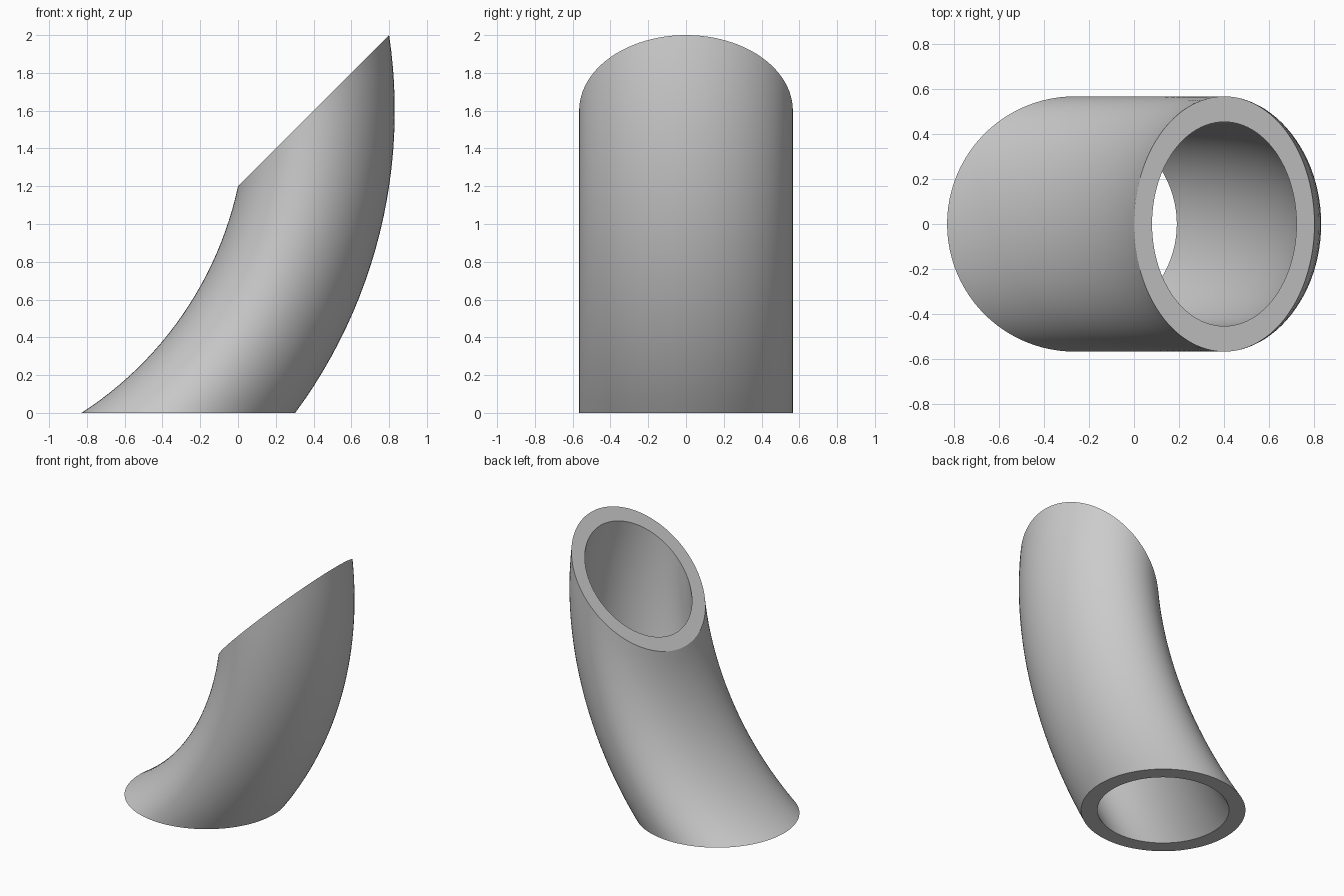
import bpy
import bmesh
from math import radians, sqrt, sin, cos, tau
from mathutils import Matrix, Vector

cube = bpy.data.objects.get("Cube")
if cube:
    bpy.data.objects.remove(cube, do_unlink=True)

SIDES, STEPS = 96, 24
OUTER, INNER = 0.4 * sqrt(2), 0.32 * sqrt(2)
PIVOT = Vector((0.4 - 1.6 * sqrt(2), 0, 1.6))   # centre of the bend
START = Vector((1.6, 0, -1.6))                  # first ring centre, from the pivot


def add_ring(bm, radius, step):
    """A circle of vertices, swung about the pivot by its share of the bend."""
    turn = Matrix.Rotation(radians(-45) * step / STEPS, 3, 'Y')
    ring = []
    for i in range(SIDES):
        a = tau * i / SIDES
        point = START + Vector((radius * cos(a), radius * sin(a), 0))
        ring.append(bm.verts.new(PIVOT + turn @ point))
    return ring


# Bent tube: up the outer wall, over the rim, down the inner wall
bm = bmesh.new()
rings = [add_ring(bm, OUTER, s) for s in range(STEPS + 1)]
rings += [add_ring(bm, INNER, s) for s in reversed(range(STEPS + 1))]
for k, low in enumerate(rings):
    high = rings[(k + 1) % len(rings)]
    for i in range(SIDES):
        j = (i + 1) % SIDES
        bm.faces.new((low[i], low[j], high[j], high[i]))
bmesh.ops.recalc_face_normals(bm, faces=bm.faces)

mesh = bpy.data.meshes.new("bent_tube")
bm.to_mesh(mesh)
bm.free()
tube = bpy.data.objects.new("bent_tube", mesh)
bpy.context.collection.objects.link(tube)

# Plain grey
grey = bpy.data.materials.new("light_grey")
grey.use_nodes = True
color = (0.6, 0.6, 0.6, 1)
grey.diffuse_color = color
grey.node_tree.nodes["Principled BSDF"].inputs["Base Color"].default_value = color
mesh.materials.append(grey)

# Smooth walls, sharp rims
bpy.ops.object.select_all(action='DESELECT')
tube.select_set(True)
bpy.context.view_layer.objects.active = tube
bpy.ops.object.shade_smooth_by_angle(angle=radians(30))
